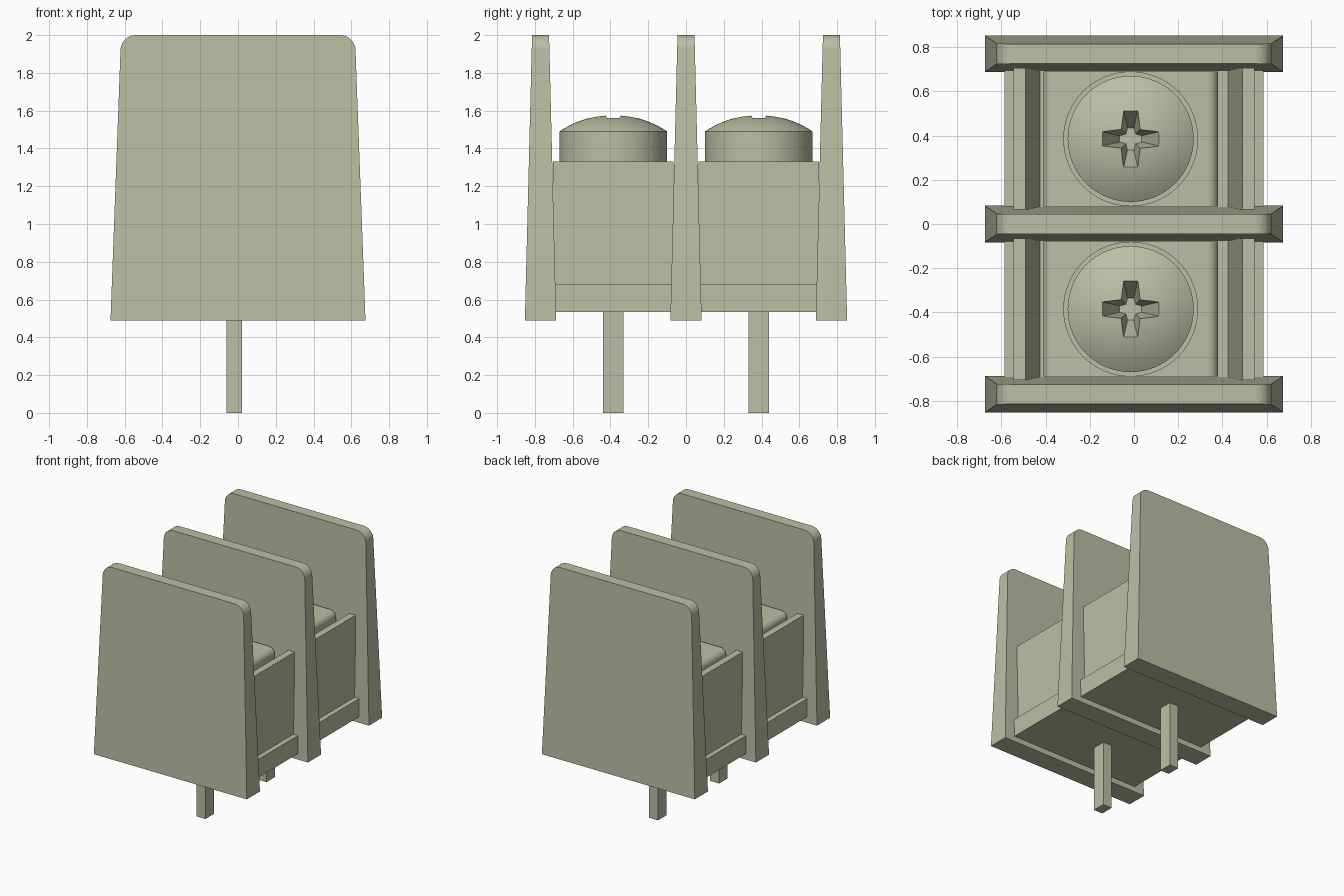
import bpy
import bmesh
from math import cos, sin, pi, sqrt

cube = bpy.data.objects.get("Cube")
if cube:
    bpy.data.objects.remove(cube, do_unlink=True)

# One sage plastic colour for everything
sage = bpy.data.materials.new("sage_green")
sage.use_nodes = True
colour = (0.50, 0.52, 0.37, 1)
sage.diffuse_color = colour
for node in sage.node_tree.nodes:
    if node.type == 'BSDF_PRINCIPLED':
        node.inputs["Base Color"].default_value = colour


def loft(name, rings):
    """Skin a list of equal-length point rings and cap both ends."""
    bm = bmesh.new()
    rows = [[bm.verts.new(p) for p in ring] for ring in rings]
    count = len(rows[0])
    for a, b in zip(rows, rows[1:]):
        for i in range(count):
            j = (i + 1) % count
            bm.faces.new((a[i], a[j], b[j], b[i]))
    bm.faces.new(rows[0][::-1])
    bm.faces.new(rows[-1])
    bmesh.ops.recalc_face_normals(bm, faces=bm.faces)
    mesh = bpy.data.meshes.new(name)
    bm.to_mesh(mesh)
    bm.free()
    mesh.materials.append(sage)
    obj = bpy.data.objects.new(name, mesh)
    bpy.context.collection.objects.link(obj)
    return obj


def extrude_y(name, profile, y, half):
    return loft(name, [[(x, y + s * half, z) for x, z in profile] for s in (-1, 1)])


def lathe(name, x, y, profile, steps=64):
    return loft(name, [[(x + r * cos(2 * pi * i / steps), y + r * sin(2 * pi * i / steps), z)
                        for i in range(steps)] for r, z in profile])


def activate(obj):
    bpy.ops.object.select_all(action='DESELECT')
    obj.select_set(True)
    bpy.context.view_layer.objects.active = obj


def smooth(obj):
    activate(obj)
    bpy.ops.object.shade_smooth_by_angle(angle=pi / 6)


def mirrored(half):
    return half + [(-x, z) for x, z in reversed(half)]


def arc(cx, cz, r, start, end, steps=10):
    return [(cx + r * cos(start + (end - start) * i / steps),
             cz + r * sin(start + (end - start) * i / steps)) for i in range(steps + 1)]


# Tapered divider walls with rounded top corners
BOTTOM, TOP = 0.49, 2.0


def divider(name, y):
    outline = mirrored([(0.675, BOTTOM)] + arc(0.542, TOP - 0.08, 0.08, 0.03, pi / 2))

    def thickness(z):
        return 0.083 - 0.038 * (z - BOTTOM) / (TOP - BOTTOM)
    smooth(loft(name, [[(x, y + s * thickness(z), z) for x, z in outline] for s in (-1, 1)]))


# Cross-shaped outline for the driver recess
def cross(x, y, z, reach, width, inner):
    points = []
    for k in range(4):
        c, s = cos(k * pi / 2), sin(k * pi / 2)
        for u, v in ((reach, -width), (reach, width), (inner, inner)):
            points.append((x + u * c - v * s, y + u * s + v * c, z))
    return points


# Channel-shaped housing: base ledge and two side walls
housing = mirrored([(0.585, 0.535), (0.585, 0.68), (0.545, 0.68),
                    (0.545, 1.33), (0.49, 1.33), (0.425, 0.70)])
# Clamp plate with rounded shoulders
clamp = ([(-0.41, 0.65), (0.38, 0.65)] + arc(0.33, 1.275, 0.05, 0, pi / 2)
         + arc(-0.36, 1.275, 0.05, pi / 2, pi))

# Domed screw head profile
HEAD, SHOULDER, RISE = 0.285, 1.49, 0.087
SPHERE = (HEAD ** 2 + RISE ** 2) / (2 * RISE)
dome = [(HEAD, 1.30), (HEAD, SHOULDER)]
for i in range(1, 12):
    r = HEAD * (1 - i / 12)
    dome.append((r, SHOULDER + RISE - SPHERE + sqrt(SPHERE ** 2 - r * r)))

SCREW_X, PITCH = -0.015, 0.385


def pole(tag, y):
    extrude_y(tag + "_housing", housing, y, 0.32)
    smooth(extrude_y(tag + "_clamp_plate", clamp, y, 0.305))
    lathe(tag + "_washer", SCREW_X, y, [(0.305, 1.30), (0.305, 1.332)])
    # Screw head with a tapered driver recess
    screw = lathe(tag + "_screw", SCREW_X, y, dome)
    cutter = loft(tag + "_recess_cutter", [cross(SCREW_X, y, 1.40, 0.05, 0.014, 0.022),
                                           cross(SCREW_X, y, 1.60, 0.146, 0.036, 0.046)])
    cutter.hide_render = True
    cut = screw.modifiers.new("recess", 'BOOLEAN')
    cut.operation = 'DIFFERENCE'
    cut.solver = 'EXACT'
    cut.object = cutter
    activate(screw)
    bpy.ops.object.modifier_apply(modifier=cut.name)
    bpy.data.objects.remove(cutter, do_unlink=True)
    smooth(screw)
    # Solder pin
    extrude_y(tag + "_pin", [(-0.06, 0), (0.02, 0), (0.02, 0.56), (-0.06, 0.56)], y, 0.054)


for tag, side in (("front", -1), ("back", 1)):
    pole(tag, side * PITCH)
    divider(tag + "_divider", side * 2 * PITCH)
divider("middle_divider", 0)
